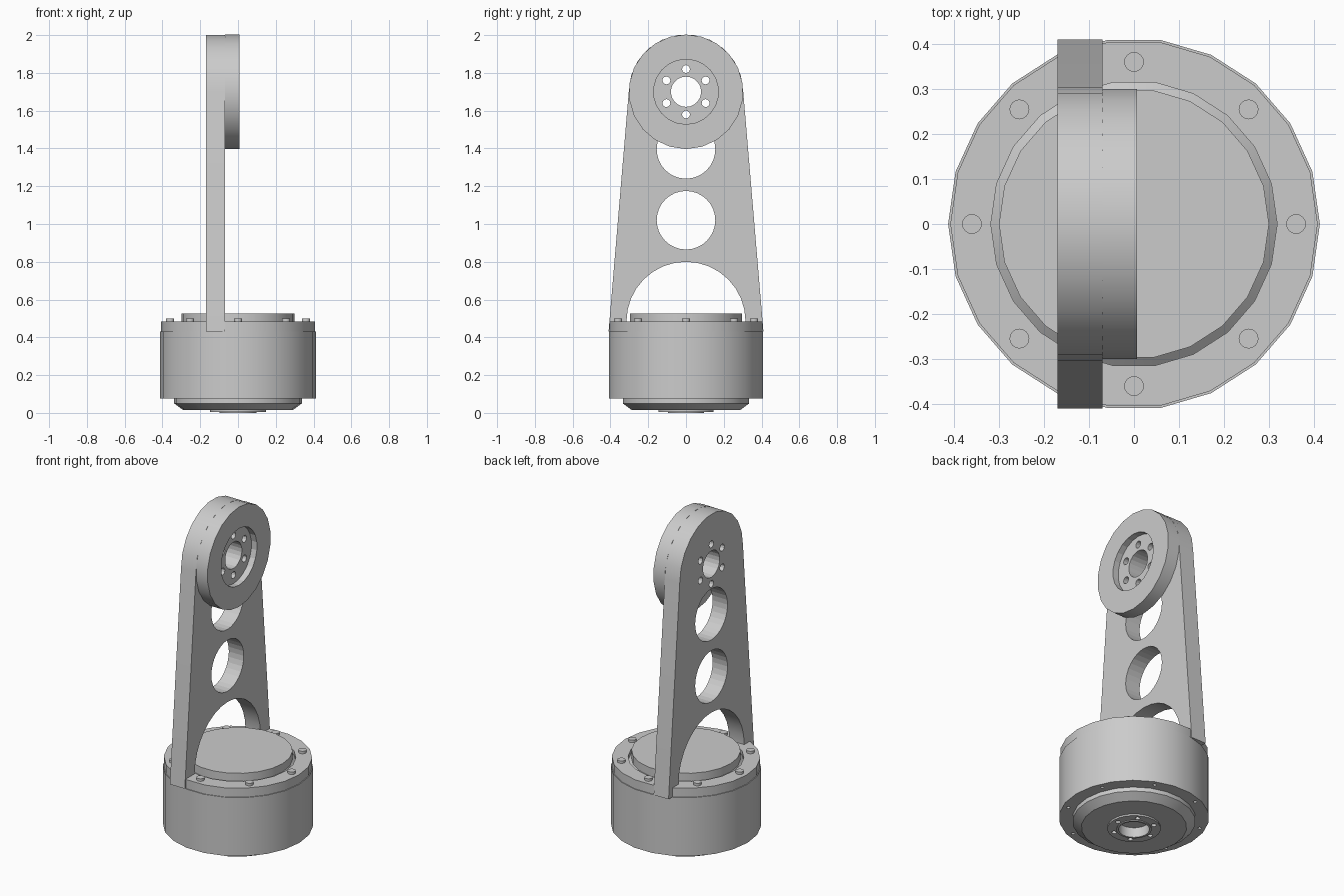
import bpy, bmesh
from math import cos, sin, pi, radians
from mathutils import Matrix

cube = bpy.data.objects.get("Cube")
if cube:
    bpy.data.objects.remove(cube, do_unlink=True)

SIDES = 22
grey = bpy.data.materials.new("light grey metal")
grey.use_nodes = True
COLOUR = (0.6, 0.6, 0.6, 1)
grey.diffuse_color = COLOUR
grey.node_tree.nodes["Principled BSDF"].inputs["Base Color"].default_value = COLOUR


def finish(name, bm):
    bmesh.ops.remove_doubles(bm, verts=bm.verts, dist=1e-5)
    bmesh.ops.recalc_face_normals(bm, faces=bm.faces)
    mesh = bpy.data.meshes.new(name)
    bm.to_mesh(mesh)
    bm.free()
    mesh.materials.append(grey)
    ob = bpy.data.objects.new(name, mesh)
    bpy.context.collection.objects.link(ob)
    return ob


def lathe(name, profile, sides=SIDES):
    """Revolve a list of (radius, z) around the vertical axis."""
    bm = bmesh.new()
    verts = [bm.verts.new((r, 0, z)) for r, z in profile]
    edges = [bm.edges.new(pair) for pair in zip(verts, verts[1:])]
    bmesh.ops.spin(bm, geom=verts + edges, axis=(0, 0, 1), cent=(0, 0, 0),
                   steps=sides, angle=2 * pi)
    return finish(name, bm)


def add_rod(bm, r, start, end, u=0, v=0, axis="Z", sides=SIDES):
    """Closed cylinder along Z at (x=u, y=v), or along X at (y=u, z=v)."""
    mid = (start + end) / 2
    if axis == "Z":
        m = Matrix.Translation((u, v, mid))
    else:
        m = Matrix.Translation((mid, u, v)) @ Matrix.Rotation(pi / 2, 4, "Y") \
            @ Matrix.Rotation(pi / 2, 4, "Z")
    bmesh.ops.create_cone(bm, cap_ends=True, segments=sides, radius1=r, radius2=r,
                          depth=end - start, matrix=m)


def ring_points(count, r, cx=0, cy=0, phase=0):
    return [(cx + r * cos(phase + 2 * pi * i / count),
             cy + r * sin(phase + 2 * pi * i / count)) for i in range(count)]


def rods(name, points, r, start, end, axis="Z", sides=SIDES):
    bm = bmesh.new()
    for u, v in points:
        add_rod(bm, r, start, end, u, v, axis, sides)
    return finish(name, bm)


def cut(ob, *cutters):
    for c in cutters:
        c.hide_render = True
        c.hide_viewport = True
        c.display_type = "WIRE"
        mod = ob.modifiers.new("holes", "BOOLEAN")
        mod.operation = "DIFFERENCE"
        mod.solver = "EXACT"
        mod.object = c


def smooth(obs):
    bpy.ops.object.select_all(action="DESELECT")
    for ob in obs:
        ob.select_set(True)
    bpy.context.view_layer.objects.active = obs[0]
    bpy.ops.object.shade_smooth_by_angle(angle=radians(30))


# Motor housing with stepped underside
housing = lathe("motor_housing", [
    (0, 0.06), (0.085, 0.06), (0.085, 0.005), (0.147, 0.005), (0.147, 0.015),
    (0.29, 0.015), (0.338, 0.05), (0.338, 0.075), (0.413, 0.075),
    (0.413, 0.43), (0, 0.43)])
hub_holes = rods("output_hole_cutter", ring_points(6, 0.116), 0.014, -0.01, 0.035, sides=12)
rim_holes = rods("rim_hole_cutter", ring_points(8, 0.378, phase=pi / 8), 0.01, 0.06, 0.1, sides=12)
cut(housing, hub_holes, rim_holes)

# Lip at the very bottom of the output bore
lip = lathe("output_lip", [(0.085, 0.005), (0.085, 0), (0.097, 0), (0.097, 0.005)])

# Bolted cover ring and raised centre cap
cover = lathe("cover_ring", [(0.318, 0.43), (0.408, 0.43), (0.408, 0.485),
                             (0.318, 0.485), (0.318, 0.43)])
cap = lathe("centre_cap", [(0, 0.43), (0.318, 0.43), (0.318, 0.46), (0.3, 0.475),
                           (0.3, 0.525), (0, 0.525)])
bolts = rods("cover_bolts", ring_points(8, 0.36), 0.022, 0.48, 0.5, sides=16)

# Arm plate: tapered sides, rounded top, arched foot
BACK, FRONT, AXLE, HUB_R = -0.17, -0.07, 1.7, 0.303
outline = [(0.41, 0.43)]
outline += [(HUB_R * cos(pi * i / 11), AXLE + HUB_R * sin(pi * i / 11)) for i in range(12)]
outline += [(-0.41, 0.43), (-0.315, 0.43)]
outline += [(-0.315 * cos(pi * i / 16), 0.485 + 0.315 * sin(pi * i / 16)) for i in range(17)]
outline += [(0.315, 0.43)]
bm = bmesh.new()
face = bm.faces.new([bm.verts.new((BACK, y, z)) for y, z in outline])
out = bmesh.ops.extrude_face_region(bm, geom=[face])
bmesh.ops.translate(bm, vec=(FRONT - BACK, 0, 0),
                    verts=[g for g in out["geom"] if isinstance(g, bmesh.types.BMVert)])
plate = finish("arm_plate", bm)

# Joint hub on the front of the plate
hub = rods("joint_hub", [(0, AXLE)], HUB_R, FRONT, 0.007, "X")

# Lightening holes, axle bore, bolt holes and bearing recess
windows = rods("window_cutter", [(0, 1.02), (0, 1.395)], 0.155, -0.3, 0.1, "X", 32)
bore = rods("bore_cutter", [(0, AXLE)], 0.08, -0.3, 0.1, "X")
screws = rods("screw_hole_cutter", ring_points(6, 0.12, 0, AXLE, pi / 2),
              0.021, -0.3, 0.1, "X", 12)
recess = rods("recess_cutter", [(0, AXLE)], 0.172, -0.03, 0.1, "X")
cut(plate, windows, bore, screws)
cut(hub, recess, bore, screws)

smooth([housing, lip, cover, cap, bolts, plate, hub])
